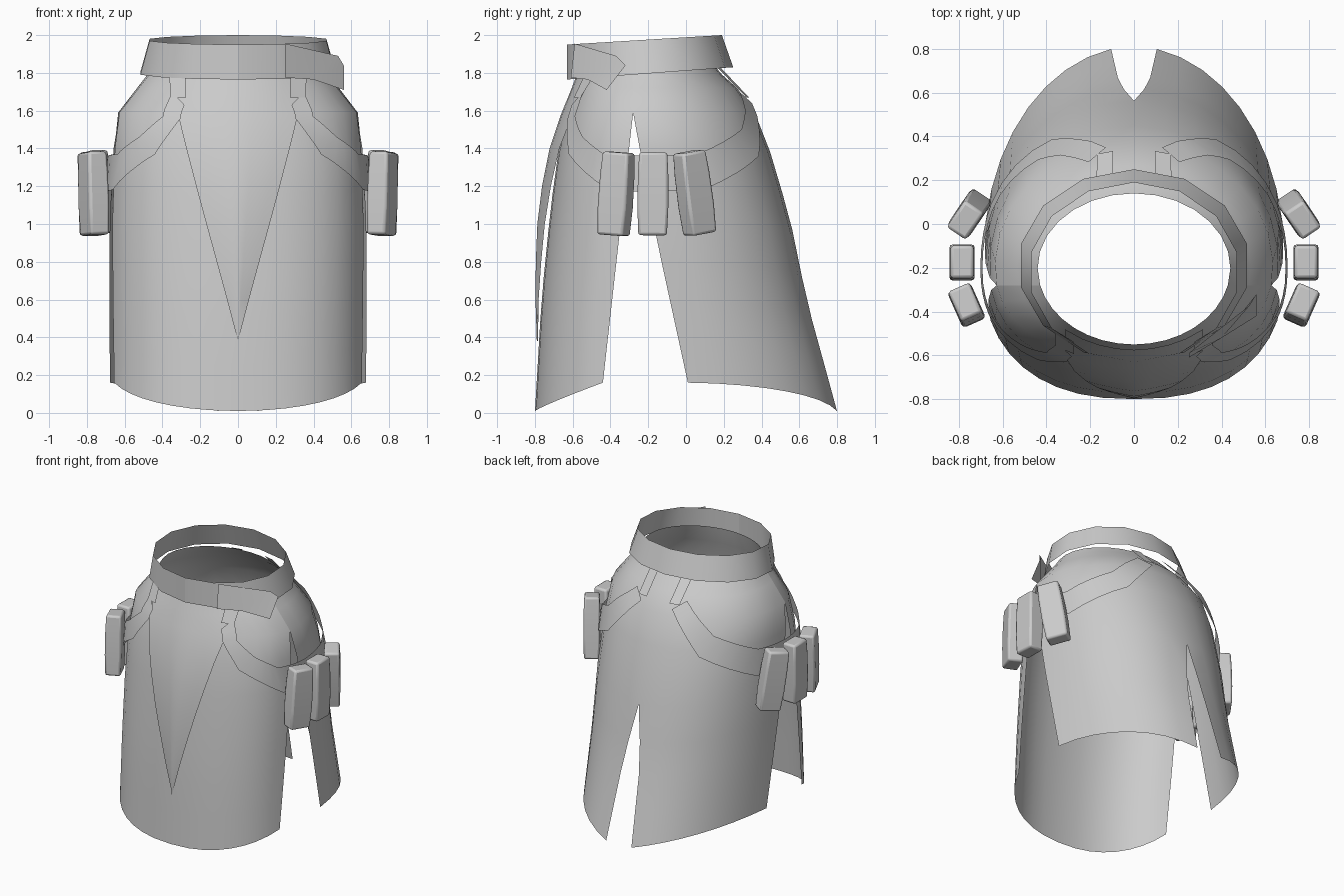
import bpy, math
from mathutils import Vector, Euler

if "Cube" in bpy.data.objects:
    bpy.data.objects.remove(bpy.data.objects["Cube"])

CY = -0.2  # y where the front half meets the back half

cloth = bpy.data.materials.new("light_grey")
cloth.diffuse_color = (0.6, 0.6, 0.6, 1)
cloth.use_nodes = True
cloth.node_tree.nodes["Principled BSDF"].inputs["Base Color"].default_value = cloth.diffuse_color


def interp(table, v):
    """Piecewise linear lookup in a table of rising (key, value) pairs."""
    if v <= table[0][0]:
        return table[0][1]
    for (a, p), (b, q) in zip(table, table[1:]):
        if v <= b:
            return p + (q - p) * (v - a) / (b - a)
    return table[-1][1]


# Skirt profiles by height
WIDTH = [(0.17, 0.69), (1.0, 0.68), (1.4, 0.66), (1.59, 0.635), (1.79, 0.48), (1.85, 0.44)]
FRONT = [(0, -0.8), (0.6, -0.765), (1.0, -0.725), (1.3, -0.69), (1.5, -0.655), (1.77, -0.57), (1.85, -0.55)]
BACK = [(0, 0.81), (0.6, 0.64), (1.03, 0.55), (1.4, 0.44), (1.6, 0.36), (1.72, 0.27), (1.78, 0.2), (1.85, 0.14)]
ROUND = [(0, 2.4), (1.4, 2.3), (1.85, 2.0)]


def power(z, front):
    n = interp(ROUND, z)
    return 2 / (n if front else 2 + (n - 2) * 0.4)


def surface(ang, z, off=0.0):
    """Point on the skirt; ang runs from 0 (front) over the right side to pi (back)."""
    c, s = math.cos(ang), max(0, math.sin(ang))
    e = power(z, c > 0)
    ext = CY - interp(FRONT, z) if c > 0 else interp(BACK, z) - CY
    x = (interp(WIDTH, z) + off) * s ** e
    return Vector((x, CY - math.copysign(abs(c) ** e, c) * (ext + off), z))


def ang_x(x, z, front=True):
    a = math.asin(min(1, x / interp(WIDTH, z)) ** (1 / power(z, front)))
    return a if front else math.pi - a


def ang_y(y, z):
    front = y < CY
    ext = CY - interp(FRONT, z) if front else interp(BACK, z) - CY
    c = min(1, abs(y - CY) / ext) ** (1 / power(z, front))
    return math.acos(c if front else -c)


def make(name, verts, faces, mirror=False, smooth=40):
    me = bpy.data.meshes.new(name)
    me.from_pydata([tuple(v) for v in verts], [], faces)
    me.materials.append(cloth)
    ob = bpy.data.objects.new(name, me)
    bpy.context.collection.objects.link(ob)
    bpy.ops.object.select_all(action='DESELECT')
    ob.select_set(True)
    bpy.context.view_layer.objects.active = ob
    bpy.ops.object.shade_smooth_by_angle(angle=math.radians(smooth))
    if mirror:
        m = ob.modifiers.new("mirror", 'MIRROR')
        m.use_clip = True
        m.merge_threshold = 0.0005
    return ob


def sheet(name, rows, mirror=True, smooth=40):
    """Surface through rows of points, top row first, front to back."""
    n = len(rows[0])
    faces = [(r * n + c, (r + 1) * n + c, (r + 1) * n + c + 1, r * n + c + 1)
             for r in range(len(rows) - 1) for c in range(n - 1)]
    return make(name, [p for row in rows for p in row], faces, mirror, smooth)


# Skirt panels, parted by a slit on each side and one at the back
LEVELS = [1.85, 1.79, 1.72, 1.59, 1.4, 1.2, 1.03, 0.8, 0.6, 0.38, 0.16]
FRONT_EDGE = [(0.16, -0.44), (1.59, -0.28)]
BACK_EDGE = [(0.16, 0.01), (0.94, -0.16), (1.59, -0.28)]
BACK_SLIT = [(0.0, 0.105), (0.55, 0.07), (1.03, 0.0)]
COLS = 9
front_rows, back_rows = [], []
for z in LEVELS:
    drop = 0.15 * max(0, (1.59 - z) / 1.43)
    edge = ang_y(interp(FRONT_EDGE, z), z)
    row = []
    for i in range(COLS):
        u = i / (COLS - 1)
        row.append(surface(edge * u, z - drop * (1 - u ** 1.7)))
    front_rows.append(row)
    start = ang_y(interp(BACK_EDGE, z), z)
    row = []
    for i in range(COLS):
        u = i / (COLS - 1)
        zz = z - drop * u ** 1.7
        end = ang_x(interp(BACK_SLIT, zz), zz, False)
        p = surface(start + (end - start) * u, zz)
        if z >= 1.03 and i == COLS - 1:
            p.x = 0
        row.append(p)
    back_rows.append(row)
sheet("front_skirt_panel", front_rows)
sheet("back_skirt_panel", back_rows)

# Pointed overlay on the front
BULGE = [(0.38, 0.012), (0.8, 0.05), (1.0, 0.062), (1.3, 0.06), (1.6, 0.03), (1.8, 0.012)]
rows = []
for z in (1.8, 1.7, 1.58, 1.4, 1.2, 1.0, 0.8, 0.6, 0.38):
    half = 0.31 * min(1, (z - 0.38) / 1.2)
    d = interp(BULGE, z)
    rows.append([surface(ang_x(half * i / 4, z), z, d * (1 - 0.5 * i / 4)) for i in range(5)])
sheet("front_overlay", rows)

# Hip straps: upper and lower edge stations around the side
front_st = [((0.33, 1.70), (0.27, 1.63)), ((0.38, 1.57), (0.29, 1.56)), ((0.50, 1.46), (0.42, 1.37))]
side_st = [((-0.42, 1.37), (-0.40, 1.18)), ((-0.2, 1.36), (-0.2, 1.17)), ((0.05, 1.37), (0.08, 1.18)),
           ((0.27, 1.50), (0.36, 1.36)), ((0.255, 1.70), (0.32, 1.64))]
stations = [[(ang_x(x, z), z) for x, z in st] for st in front_st]
stations += [[(ang_y(y, z), z) for y, z in st] for st in side_st]
rows = [[], []]
for k in range(len(stations) - 1):
    steps = 4
    for j in range(steps + (k == len(stations) - 2)):
        t = j / steps
        for r in (0, 1):
            (a0, z0), (a1, z1) = stations[k][r], stations[k + 1][r]
            rows[r].append(surface(a0 + (a1 - a0) * t, z0 + (z1 - z0) * t, 0.03))
sheet("hip_strap", rows)

# Tabs that hang the straps from the belt
for name, xs, top, low, front in (("front_strap_tab", (0.26, 0.34), 1.79, 1.67, True),
                                  ("back_strap_tab", (0.16, 0.09), 1.83, 1.67, False)):
    sheet(name, [[surface(ang_x(x, z, front), z, 0.032) for x in xs] for z in (top, low)])

# Belt: slightly flared ring, higher at the back
SIDES = 14
rows = []
for a, f, b, z0, z1 in ((0.48, -0.63, 0.19, 1.95, 2.0), (0.53, -0.63, 0.25, 1.765, 1.83)):
    row = []
    for i in range(SIDES + 1):
        t = 2 * math.pi * i / SIDES
        y = (f + b) / 2 - (b - f) / 2 * math.cos(t)
        row.append((a * math.sin(t), y, z0 + (z1 - z0) * (y - f) / (b - f)))
    rows.append(row)
sheet("belt", rows, mirror=False)

# Loose belt end on the right
make("belt_tail", [(0.25, -0.59, 1.955), (0.25, -0.61, 1.775), (0.40, -0.52, 1.765),
                   (0.56, -0.42, 1.71), (0.56, -0.32, 1.84), (0.53, -0.37, 1.89)],
     [(0, 1, 2, 5), (2, 3, 4, 5)])

# Pouches: (centre, turn about z, lean along the hip)
POUCHES = [("front_pouch", (0.765, -0.37, 1.16), -24, 4),
           ("middle_pouch", (0.785, -0.175, 1.16), 0, 0.5),
           ("rear_pouch", (0.752, 0.045, 1.165), 34, -9)]
for name, centre, turn, lean in POUCHES:
    verts = []
    for z, k in ((-0.22, 0.97), (-0.07, 1.05), (0.1, 1.03), (0.22, 0.95)):
        for x, y in ((-1, -1), (1, -1), (1, 1), (-1, 1)):
            p = Vector((x * 0.055 * k, y * 0.078 * k, z))
            p.rotate(Euler((-math.radians(lean), 0, 0)))
            p.rotate(Euler((0, 0, math.radians(turn))))
            verts.append(p + Vector(centre))
    faces = [(3, 2, 1, 0), (12, 13, 14, 15)]
    for r in range(3):
        for c in range(4):
            d = (c + 1) % 4
            faces.append((r * 4 + c, r * 4 + d, r * 4 + 4 + d, r * 4 + 4 + c))
    ob = make(name, verts, faces, mirror=True, smooth=50)
    bev = ob.modifiers.new("soft_edges", 'BEVEL')
    bev.width, bev.segments = 0.014, 2
    bev.limit_method = 'ANGLE'
